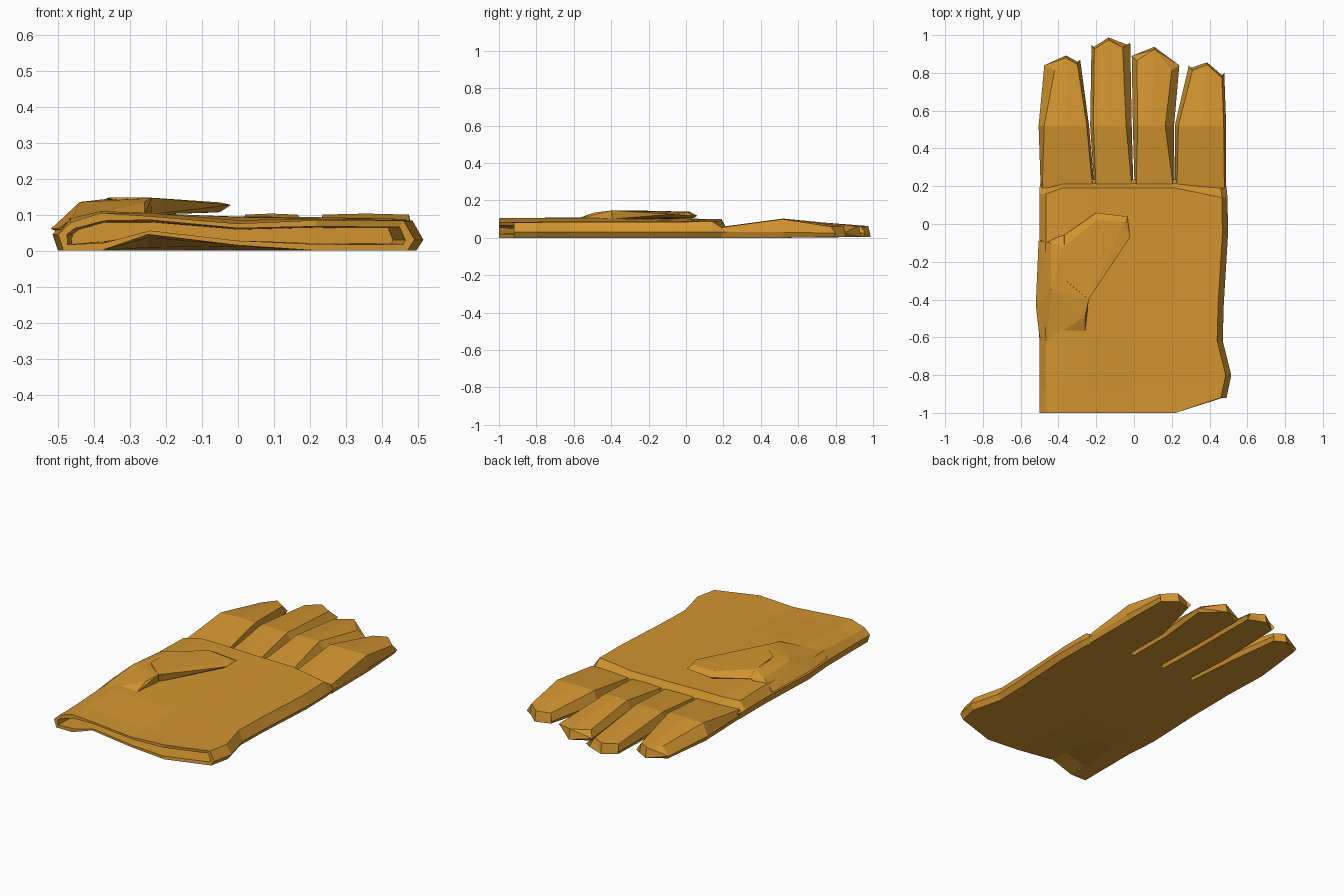
import bpy, bmesh

cube = bpy.data.objects.get("Cube")
if cube:
    bpy.data.objects.remove(cube, do_unlink=True)

# One ochre leather colour for the whole glove
leather = bpy.data.materials.new("ochre leather")
leather.use_nodes = True
ochre = (0.65, 0.30, 0.03, 1)
leather.diffuse_color = ochre
bsdf = leather.node_tree.nodes["Principled BSDF"]
bsdf.inputs["Base Color"].default_value = ochre
bsdf.inputs["Roughness"].default_value = 0.8


def finish(bm, name):
    bmesh.ops.recalc_face_normals(bm, faces=bm.faces)
    mesh = bpy.data.meshes.new(name)
    bm.to_mesh(mesh)
    bm.free()
    mesh.materials.append(leather)
    obj = bpy.data.objects.new(name, mesh)
    bpy.context.collection.objects.link(obj)
    return obj


def loft(name, rings):
    """Skin a row of closed rings and cap both ends."""
    bm = bmesh.new()
    loops = [[bm.verts.new(p) for p in ring] for ring in rings]
    n = len(loops[0])
    for a, b in zip(loops, loops[1:]):
        for i in range(n):
            j = (i + 1) % n
            bm.faces.new((a[i], a[j], b[j], b[i]))
    caps = [bm.faces.new(loops[0]), bm.faces.new(loops[-1])]
    bmesh.ops.triangulate(bm, faces=caps)
    return finish(bm, name)


def hull(name, points):
    bm = bmesh.new()
    for p in points:
        bm.verts.new(p)
    res = bmesh.ops.convex_hull(bm, input=bm.verts)
    junk = [g for g in res["geom_interior"] if isinstance(g, bmesh.types.BMVert)]
    bmesh.ops.delete(bm, geom=junk, context="VERTS")
    bmesh.ops.dissolve_limit(bm, angle_limit=0.03, verts=bm.verts, edges=bm.edges)
    return finish(bm, name)


def palm_ring(y, xl, xr, tops, arch=0.0, skew_l=0.0, skew_r=0.0, shrink=1.0):
    """Cross-section of the hand; shrink below 1 gives the cuff lining."""
    xs = [xl + 0.035, -0.38, -0.25, 0.0, 0.22, xr - 0.03]
    lows = [0, 0, 0.045 * arch, 0.015 * arch, 0, 0]
    ys = [y + skew_l, y, y, y, y, y + skew_r]
    top, low = [], []
    for i, (x, yy, zt, zb) in enumerate(zip(xs, ys, tops, lows)):
        mid, half = (zt + zb) / 2, (zt - zb) / 2 * shrink
        inset = {0: -0.02, 5: 0.01}.get(i, 0)
        x *= 0.94 + 0.06 * shrink
        top.append((x, yy, mid + half))
        low.append((x + inset, yy, mid - half))
    pull = (1 - shrink) * 0.06
    left = (xl + pull, y + skew_l, 0.045)
    right = (xr - pull, y + skew_r, 0.03)
    return [left] + top + [right] + low[::-1]


# Palm: hollow cuff, flared corner, flat body and a hem before the fingers
cuff = (0.078, 0.105, 0.096, 0.075, 0.085, 0.083)
wrist = (0.09, 0.11, 0.105, 0.085, 0.088, 0.085)
body = (0.095, 0.104, 0.1, 0.093, 0.09, 0.085)
hem = (0.09, 0.1, 0.1, 0.095, 0.093, 0.088)
root = (0.055,) * 6
loft("palm", [
    palm_ring(-0.72, -0.49, 0.46, cuff, 0.6, 0, 0.02, 0.5),
    palm_ring(-1.0, -0.5, 0.49, cuff, 1, 0, 0.08, 0.58),
    palm_ring(-1.0, -0.5, 0.49, cuff, 1, 0, 0.08),
    palm_ring(-0.88, -0.5, 0.515, cuff, 0.8, 0, 0.08),
    palm_ring(-0.62, -0.5, 0.47, wrist, 0.2),
    palm_ring(-0.43, -0.515, 0.475, wrist),
    palm_ring(-0.05, -0.5, 0.498, body),
    palm_ring(0.19, -0.5, 0.495, hem, 0, -0.03, -0.05),
    palm_ring(0.215, -0.5, 0.49, root, 0, -0.025, -0.025),
    palm_ring(0.235, -0.495, 0.485, root, 0, -0.01, -0.01),
])


def finger_ring(y, x0, x1, t0, t1, zt, zs=0.03, zb=0.0, tip=None):
    """Eight-sided section; tip gives the y of left, middle and right."""
    ya, ym, yb = tip or (y, y, y)
    back = 0.025 if tip else 0
    xm = (t0 + t1) / 2
    return [
        (x0 + 0.012, ya - back / 2, zb), (x0, ya, zs), (t0, ya - back, zt),
        (xm, ym - back, zt + 0.003), (t1, yb - back, zt), (x1, yb, zs),
        (x1 - 0.012, yb - back / 2, zb), (xm, ym - back / 2, zb),
    ]


# Per finger: root sides, knuckle sides and top edges, tip sides and top edges, tip line
fingers = {
    "index_finger": ((-0.495, -0.212), (-0.505, -0.238, -0.475, -0.25),
                     (-0.475, -0.285, -0.42, -0.30), (0.84, 0.905, 0.87), 0.1),
    "middle_finger": ((-0.212, -0.004), (-0.232, -0.012, -0.215, -0.042),
                      (-0.225, -0.02, -0.21, -0.06), (0.95, 1.0, 0.96), 0.096),
    "ring_finger": ((0.002, 0.214), (-0.006, 0.212, 0.02, 0.165),
                    (-0.012, 0.24, 0.015, 0.2), (0.89, 0.95, 0.84), 0.1),
    "little_finger": ((0.218, 0.488), (0.216, 0.488, 0.235, 0.475),
                      (0.29, 0.478, 0.31, 0.465), (0.84, 0.868, 0.80), 0.1),
}
for name, (base, knuckle, end, tip, height) in fingers.items():
    loft(name, [
        finger_ring(0.19, *base, base[0] + 0.01, base[1] - 0.01, 0.055),
        finger_ring(0.22, *base, base[0] + 0.01, base[1] - 0.01, 0.06),
        finger_ring(0.52, *knuckle, height),
        finger_ring(0, *end, 0.06, 0.025, 0.005, tip),
    ])

# Thumb: fleshy root wrapping the side, then the folded tip over the palm
hull("thumb_root", [
    (-0.505, -0.09, 0.055), (-0.52, -0.43, 0.06), (-0.5, -0.6, 0.06),
    (-0.46, -0.62, 0.09), (-0.44, -0.10, 0.115), (-0.44, -0.35, 0.135),
    (-0.37, -0.06, 0.115), (-0.37, -0.12, 0.143), (-0.24, -0.40, 0.146),
    (-0.26, -0.49, 0.135), (-0.26, -0.58, 0.1), (-0.24, -0.40, 0.09),
    (-0.45, -0.10, 0.05), (-0.45, -0.6, 0.05),
])
hull("thumb_tip", [
    (-0.37, -0.06, 0.11), (-0.37, -0.12, 0.143), (-0.20, 0.06, 0.118),
    (-0.20, 0.02, 0.14), (-0.035, 0.04, 0.118), (-0.05, 0.01, 0.134),
    (-0.02, -0.07, 0.127), (-0.05, -0.06, 0.107), (-0.20, 0.04, 0.105),
    (-0.24, -0.40, 0.147), (-0.25, -0.40, 0.1), (-0.36, -0.3, 0.147),
    (-0.06, 0.02, 0.106), (-0.34, -0.1, 0.1),
])
